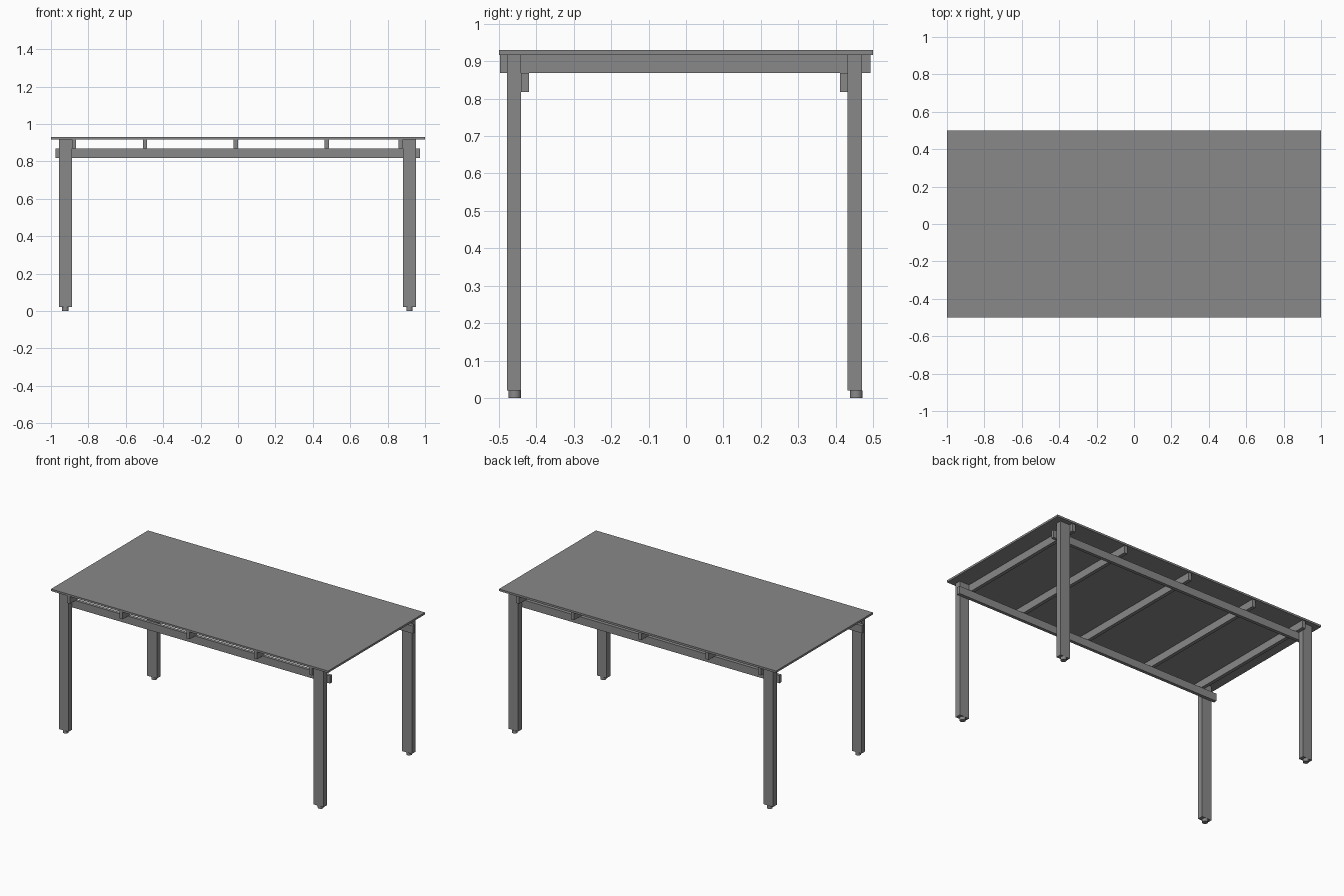
import bpy

cube = bpy.data.objects.get("Cube")
if cube:
    bpy.data.objects.remove(cube, do_unlink=True)

grey = bpy.data.materials.new("plain grey")
grey.use_nodes = True
COLOUR = (0.25, 0.25, 0.25, 1)
grey.diffuse_color = COLOUR
grey.node_tree.nodes["Principled BSDF"].inputs["Base Color"].default_value = COLOUR


def box(name, x, y, z):
    """Box spanning the given (low, high) ranges."""
    spans = (x, y, z)
    bpy.ops.mesh.primitive_cube_add(size=1, location=[(a + b) / 2 for a, b in spans])
    ob = bpy.context.object
    ob.name = name
    ob.scale = [b - a for a, b in spans]
    bpy.ops.object.transform_apply(location=False, rotation=False, scale=True)
    ob.data.materials.append(grey)


def foot(name, x, y):
    bpy.ops.mesh.primitive_cylinder_add(vertices=32, radius=0.017, depth=FOOT,
                                        location=(x, y, FOOT / 2))
    ob = bpy.context.object
    ob.name = name
    bpy.ops.object.shade_smooth_by_angle()
    ob.data.materials.append(grey)


# Heights of the stacked layers
FOOT, RAIL, BEAM, TOP, HEIGHT = 0.02, 0.818, 0.868, 0.917, 0.93

# Table top
box("table_top", (-1, 1), (-0.5, 0.5), (TOP, HEIGHT))

# Legs with round feet
for side, x in (("right", -0.923), ("left", 0.917)):
    for end, y in (("front", -0.46), ("back", 0.451)):
        box(f"{end}_{side}_leg", (x - 0.035, x + 0.035), (y - 0.019, y + 0.019), (FOOT, TOP))
        foot(f"{end}_{side}_foot", x, y + 0.002 if y < 0 else y + 0.004)

# Long rails on the inner sides of the legs
for end, y in (("front", -0.441), ("back", 0.412)):
    box(f"{end}_rail", (-0.977, 0.973), (y, y + 0.021), (RAIL, BEAM))

# Cross beams resting on the rails
for i, x in enumerate((-0.888, -0.509, -0.024, 0.463, 0.859)):
    box(f"cross_beam_{i + 1}", (x, x + 0.023), (-0.497, 0.493), (BEAM, TOP))
